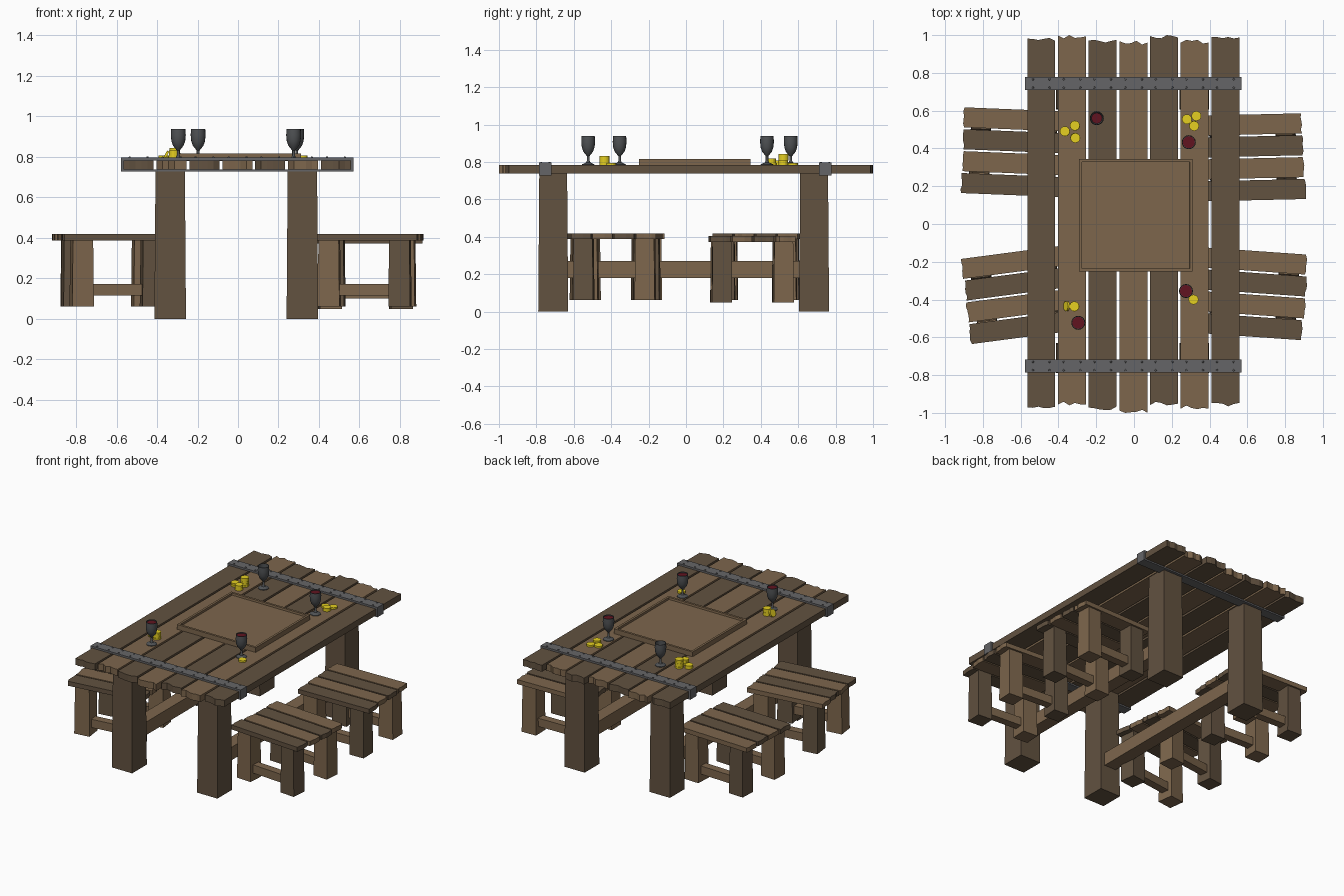
import bpy, bmesh, math, random
from mathutils import Matrix, Vector

if "Cube" in bpy.data.objects:
    bpy.data.objects.remove(bpy.data.objects["Cube"])

random.seed(4)


def material(name, rgb):
    m = bpy.data.materials.new(name)
    m.diffuse_color = (*rgb, 1)
    m.use_nodes = True
    m.node_tree.nodes["Principled BSDF"].inputs["Base Color"].default_value = m.diffuse_color
    return m


LIGHT = material("light_wood", (0.205, 0.133, 0.073))
DARK = material("dark_wood", (0.122, 0.084, 0.051))
IRON = material("iron", (0.13, 0.13, 0.135))
PEWTER = material("pewter", (0.08, 0.085, 0.09))
GOLD = material("gold", (0.79, 0.63, 0.015))
WINE = material("wine", (0.12, 0.007, 0.014))


def finish(bm, name, mat, matrix=None):
    bmesh.ops.recalc_face_normals(bm, faces=bm.faces)
    me = bpy.data.meshes.new(name)
    bm.to_mesh(me)
    bm.free()
    ob = bpy.data.objects.new(name, me)
    bpy.context.collection.objects.link(ob)
    me.materials.append(mat)
    if matrix:
        ob.matrix_world = matrix
    return ob


def add_box(bm, lo, hi):
    lo, hi = Vector(lo), Vector(hi)
    r = bmesh.ops.create_cube(bm, size=1)
    for v in r["verts"]:
        v.co = Vector(((v.co[i] + 0.5) * (hi[i] - lo[i]) + lo[i]) for i in range(3))
    return r["verts"]


def box(name, mat, lo, hi, matrix=None, taper=1.0):
    bm = bmesh.new()
    verts = add_box(bm, lo, hi)
    cx, cy = (lo[0] + hi[0]) / 2, (lo[1] + hi[1]) / 2
    for v in verts:
        if v.co.z > (lo[2] + hi[2]) / 2:
            v.co.x = cx + (v.co.x - cx) * taper
            v.co.y = cy + (v.co.y - cy) * taper
    return finish(bm, name, mat, matrix)


def plank(name, mat, w0, w1, l0, l1, z0, z1, rough, matrix=None):
    """Board running along y with splintered ends."""
    def jag():
        j = [random.uniform(0, rough) for _ in range(6)]
        j[random.randrange(1, 5)] = 0
        return j
    a, b = jag(), jag()
    xs = [w0 + (w1 - w0) * i / 5 for i in range(6)]
    pts = [(x, l0 + d) for x, d in zip(xs, a)] + [(x, l1 - d) for x, d in zip(xs[::-1], b)]
    bm = bmesh.new()
    f = bm.faces.new([bm.verts.new((x, y, z0)) for x, y in pts])
    ext = bmesh.ops.extrude_face_region(bm, geom=[f])
    for v in ext["geom"]:
        if isinstance(v, bmesh.types.BMVert):
            v.co.z = z1
    return finish(bm, name, mat, matrix)


def lathe(name, mat, profile, loc, sides=16):
    bm = bmesh.new()
    vs = [bm.verts.new((r, 0, z)) for r, z in profile]
    es = [bm.edges.new(p) for p in zip(vs, vs[1:])]
    bmesh.ops.spin(bm, geom=vs + es, cent=(0, 0, 0), axis=(0, 0, 1),
                   angle=math.tau, steps=sides, use_duplicate=False)
    bmesh.ops.remove_doubles(bm, verts=bm.verts, dist=0.0002)
    ob = finish(bm, name, mat, Matrix.Translation(loc))
    bpy.context.view_layer.objects.active = ob
    bpy.ops.object.select_all(action="DESELECT")
    ob.select_set(True)
    bpy.ops.object.shade_smooth_by_angle(angle=math.radians(35))
    return ob


# Table top planks
STARTS = [-0.565, -0.402, -0.24, -0.076, 0.085, 0.247, 0.41]
ENDS = [(-0.975, 0.985), (-0.96, 1.0), (-0.985, 0.975), (-1.0, 0.97),
        (-0.96, 1.0), (-0.98, 0.975), (-0.965, 0.99)]
for i, (x, (y0, y1)) in enumerate(zip(STARTS, ENDS)):
    plank("table_plank", LIGHT if i % 2 or i == 3 else DARK,
          x, x + 0.148, y0, y1, 0.738, 0.783, 0.02)

# Iron bands wrapped around the top, with rivets
for yc in (-0.752, 0.744):
    y0, y1 = yc - 0.034, yc + 0.034
    bm = bmesh.new()
    add_box(bm, (-0.578, y0, 0.783), (0.57, y1, 0.796))
    add_box(bm, (-0.578, y0, 0.728), (0.57, y1, 0.738))
    add_box(bm, (-0.578, y0, 0.738), (-0.565, y1, 0.783))
    add_box(bm, (0.558, y0, 0.738), (0.57, y1, 0.783))
    for x in STARTS:
        for dx in (0.03, 0.118):
            for dy in (-0.022, 0.022):
                bmesh.ops.create_cone(bm, cap_ends=True, segments=8, radius1=0.006,
                                      radius2=0.004, depth=0.006,
                                      matrix=Matrix.Translation((x + dx, yc + dy, 0.798)))
    finish(bm, "iron_band", IRON)

# Table legs and long stretchers
for x in (-0.335, 0.318):
    for y in (-0.71, 0.685):
        box("table_leg", DARK, (x - 0.078, y - 0.08, 0), (x + 0.078, y + 0.08, 0.738), taper=0.93)
    box("table_stretcher", LIGHT, (x - 0.045, -0.66, 0.18), (x + 0.045, 0.64, 0.27))

# Four stools: centre, turn, height offset
for sx, sy, turn, dz in [(-0.64, 0.38, -2.3, 0), (-0.62, -0.375, 7.5, 0),
                         (0.63, 0.353, 1.3, -0.014), (0.637, -0.37, -4, 0)]:
    m = Matrix.Translation((sx, sy, dz)) @ Matrix.Rotation(math.radians(turn), 4, "Z")
    side = m @ Matrix.Rotation(math.radians(-90), 4, "Z")
    for i in range(4):
        y = -0.227 + i * 0.116
        s = random.uniform(-0.008, 0.008)
        plank("stool_seat_plank", DARK if i % 2 else LIGHT, y, y + 0.106,
              -0.27 + s, 0.27 + s, 0.387, 0.418, 0.008, side)
    for y in (-0.165, 0.165):
        for x in (-0.175, 0.175):
            box("stool_leg", LIGHT if x * y > 0 else DARK, (x - 0.054, y - 0.054, 0.062),
                (x + 0.054, y + 0.054, 0.39), m, 0.93)
        box("stool_stretcher", LIGHT, (-0.14, y - 0.027, 0.115), (0.14, y + 0.027, 0.172), m)

# Game board with raised rim and sunken face
bm = bmesh.new()
add_box(bm, (-0.291, -0.252, 0.78), (0.311, 0.344, 0.816))
top = max(bm.faces, key=lambda f: f.calc_center_median().z)
bmesh.ops.inset_region(bm, faces=[top], thickness=0.022)
bmesh.ops.inset_region(bm, faces=[top], thickness=0.002, depth=-0.014)
finish(bm, "game_board", LIGHT)

# Goblets with wine
CUP = [(0, 0), (0.034, 0), (0.034, 0.004), (0.012, 0.014), (0.007, 0.024), (0.007, 0.048),
       (0.013, 0.056), (0.026, 0.072), (0.034, 0.095), (0.037, 0.125), (0.035, 0.155),
       (0.032, 0.155), (0.033, 0.125), (0.03, 0.095), (0.02, 0.072), (0, 0.064)]
for x, y, level in [(-0.197, 0.56, 0.09), (0.29, 0.433, 0.148),
                    (0.275, -0.355, 0.148), (-0.295, -0.523, 0.148)]:
    lathe("goblet", PEWTER, CUP, (x, y, 0.783))
    bm = bmesh.new()
    bmesh.ops.create_circle(bm, cap_ends=True, segments=16, radius=0.0325 if level > 0.1 else 0.028)
    finish(bm, "wine", WINE, Matrix.Translation((x, y, 0.783 + level)))


# Coin stacks
def coin(x, y, z, tilt=0):
    bm = bmesh.new()
    bmesh.ops.create_cone(bm, cap_ends=True, segments=16, radius1=0.026, radius2=0.026, depth=0.0115)
    finish(bm, "coin", GOLD, Matrix.Translation((x, y, z)) @ Matrix.Rotation(math.radians(tilt), 4, "Y"))


for x, y, n in [(-0.312, 0.52, 5), (-0.365, 0.49, 2), (-0.312, 0.457, 3),
                (0.33, 0.572, 1), (0.28, 0.555, 1), (0.317, 0.52, 2),
                (0.315, -0.4, 1), (-0.315, -0.437, 4)]:
    for k in range(n):
        j = random.uniform(-0.002, 0.002) if k else 0
        coin(x + j, y - j, 0.789 + k * 0.0122)
coin(-0.357, -0.435, 0.806, -62)
